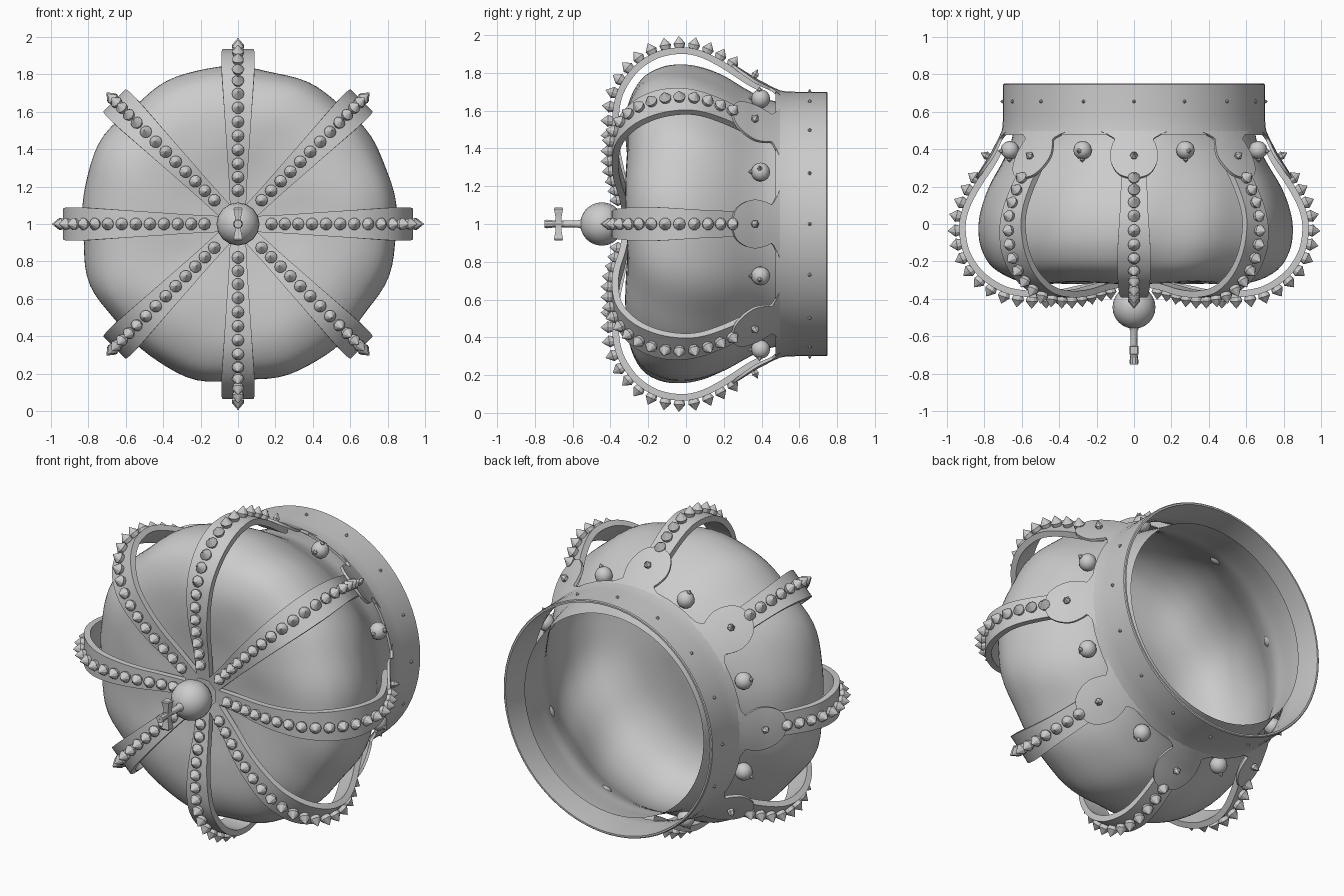
import bpy, bmesh, math
from mathutils import Vector, Matrix

if "Cube" in bpy.data.objects:
    bpy.data.objects.remove(bpy.data.objects["Cube"])

# The crown's axis lies along y at height z = 1; profiles are (radius, y) pairs
ARCHES = 8


def pos(r, y, a, side=0.0):
    return Vector((r * math.cos(a) - side * math.sin(a), y,
                   1 + r * math.sin(a) + side * math.cos(a)))


def spline(pts, n=6):
    """Catmull-Rom curve through tuples of any size."""
    p = [Vector(q) for q in pts]
    p = [2 * p[0] - p[1]] + p + [2 * p[-1] - p[-2]]
    out = []
    for i in range(1, len(p) - 2):
        a, b, c, d = p[i - 1:i + 3]
        for k in range(n):
            t = k / n
            out.append(0.5 * (2 * b + (c - a) * t + (2 * a - 5 * b + 4 * c - d) * t * t
                              + (3 * b - a - 3 * c + d) * t ** 3))
    return out + [p[-2]]


def finish(bm, name, angle=35):
    bmesh.ops.remove_doubles(bm, verts=bm.verts, dist=1e-5)
    bmesh.ops.recalc_face_normals(bm, faces=bm.faces)
    me = bpy.data.meshes.new(name)
    bm.to_mesh(me)
    bm.free()
    ob = bpy.data.objects.new(name, me)
    bpy.context.collection.objects.link(ob)
    bpy.ops.object.select_all(action='DESELECT')
    ob.select_set(True)
    bpy.context.view_layer.objects.active = ob
    if angle:
        bpy.ops.object.shade_smooth_by_angle(angle=math.radians(angle))
    return ob


def skin(bm, rows):
    """Quads between successive closed loops of points."""
    vs = [[bm.verts.new(p) for p in row] for row in rows]
    for a, b in zip(vs, vs[1:]):
        for i in range(len(a)):
            j = (i + 1) % len(a)
            bm.faces.new((a[i], a[j], b[j], b[i]))
    return vs


def lathe(name, prof, seg, wobble=None, angle=35):
    bm = bmesh.new()
    rows = []
    for r, y in prof:
        row = []
        for i in range(seg):
            a = math.tau * i / seg
            rr, yy = wobble(r, y, a) if wobble else (r, y)
            row.append(pos(rr, yy, a))
        rows.append(row)
    skin(bm, rows)
    return finish(bm, name, angle)


def strip(bm, path, thick, ang, seg=1, wrap=False):
    """Solid ribbon along (r, y, half width), optionally wrapped round the axis."""
    rows = []
    for i, (r, y, w) in enumerate(path):
        t = Vector(path[min(i + 1, len(path) - 1)][:2]) - Vector(path[max(i - 1, 0)][:2])
        t.normalize()
        nr, ny = -t.y, t.x          # normal in the (r, y) plane, pointing outward
        row = []
        for depth, order in ((0, range(seg + 1)), (thick, range(seg, -1, -1))):
            for k in order:
                s = w * (2 * k / seg - 1)
                rr, yy = r - nr * depth, y - ny * depth
                row.append(pos(rr, yy, ang + s / r) if wrap else pos(rr, yy, ang, s))
        rows.append(row)
    vs = skin(bm, rows)
    bm.faces.new(vs[0])
    bm.faces.new(vs[-1])


def gem(bm, p, normal, rad, height, seg=10):
    """Pointed round stud standing on p."""
    rot = normal.to_track_quat('Z', 'Y').to_matrix()
    prof = ((0.001, -0.01), (rad * 0.8, 0.0), (rad, height * 0.35), (0.001, height))
    skin(bm, [[p + rot @ Vector((r * math.cos(math.tau * i / seg),
                                 r * math.sin(math.tau * i / seg), h))
               for i in range(seg)] for r, h in prof])


# Fabric cap with soft folds; its open edge tucks inside the band
def folds(r, y, a):
    body = max(0, min(1, (0.5 - y) / 0.4)) * min(1, r / 0.5)
    d = 0.006 * math.sin(3 * a + 1) + 0.006 * math.sin(7 * a + 2.3 + 3 * y) \
        + 0.005 * math.sin(13 * a + 5 * y) - 0.006 * math.cos(8 * a)
    return r + d * body, y + 0.006 * math.sin(5 * a + 6 * r) * min(1, r / 0.5) * body


cap = spline([(0.60, 0.69), (0.615, 0.62), (0.64, 0.52), (0.665, 0.42), (0.715, 0.32),
              (0.785, 0.20), (0.83, 0.08), (0.845, -0.03), (0.828, -0.14), (0.765, -0.24),
              (0.63, -0.305), (0.45, -0.315), (0.25, -0.295), (0.001, -0.28)], 4)
lathe("fabric_cap", cap, 96, folds, 60)

# Head band
lathe("head_band", [(0.70, 0.745), (0.70, 0.58), (0.703, 0.52), (0.712, 0.475), (0.695, 0.475),
                    (0.685, 0.52), (0.68, 0.575), (0.685, 0.75), (0.695, 0.75), (0.70, 0.745)], 64)

# Arches, lobes and their studs; the arches end underneath the lobes
arch = spline([(0.738, 0.40, 0.06), (0.772, 0.335, 0.065), (0.86, 0.20, 0.07),
               (0.918, 0.08, 0.075), (0.935, -0.03, 0.082), (0.91, -0.16, 0.089),
               (0.83, -0.28, 0.088), (0.70, -0.365, 0.08), (0.55, -0.392, 0.07),
               (0.40, -0.385, 0.06), (0.25, -0.355, 0.05), (0.08, -0.33, 0.042)], 5)
lobe = spline([(0.706, 0.50, 0.19), (0.716, 0.478, 0.14), (0.727, 0.455, 0.105),
               (0.74, 0.43, 0.115), (0.772, 0.37, 0.13), (0.81, 0.31, 0.115),
               (0.838, 0.265, 0.075), (0.85, 0.245, 0.01)], 4)

# Evenly spaced stud positions along the arch
studs, travelled, step, start = [], 0.0, 0.0735, 0.19
for p, q in zip(arch, arch[1:]):
    d = Vector((q[0] - p[0], q[1] - p[1]))
    while len(studs) * step + start <= travelled + d.length:
        at = Vector(p[:2]) + d * ((len(studs) * step + start - travelled) / d.length)
        if at.x < 0.15:
            break
        studs.append((at, Vector((-d.y, d.x)).normalized()))
    travelled += d.length

bm_arch, bm_lobe, bm_gem, bm_small = (bmesh.new() for _ in range(4))
for k in range(ARCHES):
    a = math.tau * k / ARCHES
    out = Vector((math.cos(a), 0, math.sin(a)))
    axis = Vector((0, 1, 0))
    strip(bm_arch, arch, 0.035, a)
    strip(bm_lobe, lobe, 0.016, a, 8, True)
    for at, n in studs:
        gem(bm_gem, pos(at.x, at.y, a), out * n.x + axis * n.y, 0.033, 0.06)
    gem(bm_small, pos(0.778, 0.36, a), (out + axis * 0.5).normalized(), 0.022, 0.045, 6)
    for off in (0, math.pi / ARCHES):
        b = a + off
        gem(bm_small, pos(0.697, 0.655, b), Vector((math.cos(b), 0, math.sin(b))),
            0.01, 0.018, 6)
finish(bm_arch, "arches")
finish(bm_lobe, "band_lobes")
finish(bm_gem, "arch_studs", 0)
finish(bm_small, "small_studs", 0)

# Round pearls between the lobes, each with a tiny tip
bm = bmesh.new()
for k in range(ARCHES):
    a = math.tau * (k + 0.5) / ARCHES
    bmesh.ops.create_uvsphere(bm, u_segments=12, v_segments=8, radius=0.05,
                              matrix=Matrix.Translation(pos(0.718, 0.395, a)))
    gem(bm, pos(0.761, 0.39, a), Vector((math.cos(a), 0, math.sin(a))), 0.014, 0.025, 6)
    gem(bm, pos(0.722, 0.35, a), Vector((0, -1, 0)), 0.014, 0.02, 6)
finish(bm, "band_pearls")

# Orb on top of the arches
bm = bmesh.new()
bmesh.ops.create_uvsphere(bm, u_segments=16, v_segments=12, radius=0.115,
                          matrix=Matrix.Translation((0, -0.445, 1)) @ Matrix.Rotation(math.pi / 2, 4, 'X'))
finish(bm, "orb")

# Cross: turned stem with flared arms
lathe("cross_stem", [(0.001, -0.54), (0.03, -0.545), (0.02, -0.57), (0.018, -0.66),
                     (0.017, -0.68), (0.024, -0.735), (0.022, -0.75), (0.001, -0.75)], 10)
bm = bmesh.new()
for s in (1, -1):
    skin(bm, [[Vector((x * h, -0.675 + y * h, 1 + s * z))
               for x, y in ((-1, -1), (1, -1), (1, 1), (-1, 1))]
              for z, h in ((0, 0.015), (0.03, 0.015), (0.08, 0.024), (0.087, 0.02), (0.087, 0.0001))])
finish(bm, "cross_arms", 30)
